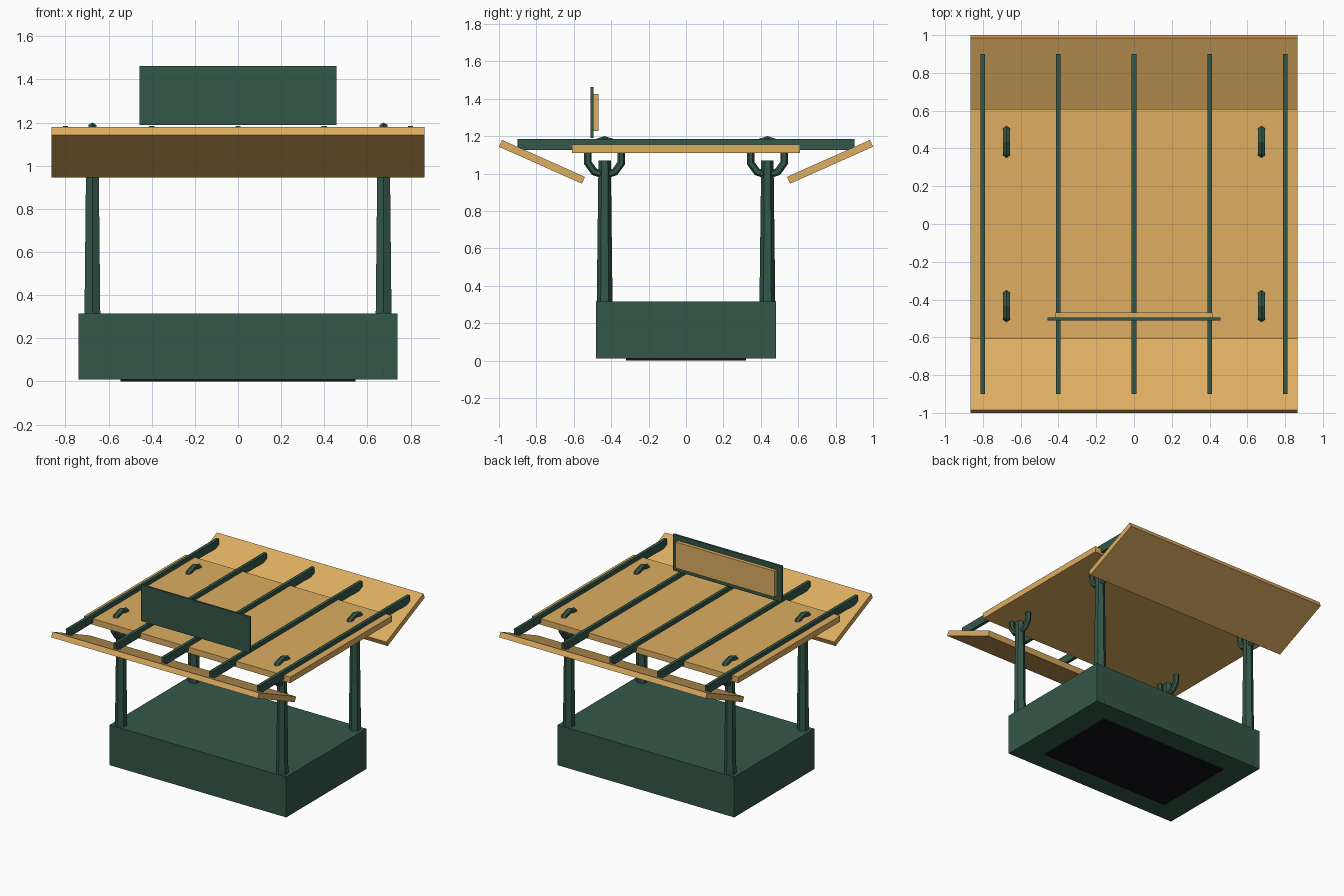
import bpy
from math import radians

if "Cube" in bpy.data.objects:
    bpy.data.objects.remove(bpy.data.objects["Cube"])


def material(name, rgb):
    m = bpy.data.materials.new(name)
    m.diffuse_color = (*rgb, 1)
    m.use_nodes = True
    m.node_tree.nodes["Principled BSDF"].inputs["Base Color"].default_value = m.diffuse_color
    return m


GREEN = material("painted_green", (0.034, 0.095, 0.066))
WOOD = material("warm_wood", (0.73, 0.42, 0.12))
DARK = material("dark_underside", (0.006, 0.005, 0.008))


def finish(name, mat):
    ob = bpy.context.object
    ob.name = name
    ob.data.materials.append(mat)
    return ob


def box(name, mat, x, y, z, tilt=0):
    """Box from (min, max) ranges, optionally tilted about x."""
    ranges = (x, y, z)
    bpy.ops.mesh.primitive_cube_add(size=1, location=[(a + b) / 2 for a, b in ranges],
                                    rotation=(tilt, 0, 0))
    bpy.context.object.scale = [b - a for a, b in ranges]
    return finish(name, mat)


# Base with dark underside panel
box("base", GREEN, (-0.74, 0.74), (-0.48, 0.48), (0.01, 0.315))
box("base_underside", DARK, (-0.545, 0.545), (-0.32, 0.32), (0, 0.015))

# Tapered hexagonal posts, each with a faceted ring through the roof board
for sx, side in ((-1, "left"), (1, "right")):
    for sy, end in ((-1, "front"), (1, "back")):
        x, y = sx * 0.675, sy * 0.435
        bpy.ops.mesh.primitive_cone_add(vertices=6, radius1=0.046, radius2=0.033,
                                        depth=1.06, location=(x, y, 0.54))
        finish(f"{end}_{side}_post", GREEN)
        bpy.ops.mesh.primitive_torus_add(major_segments=10, minor_segments=6,
                                         major_radius=0.094, minor_radius=0.021,
                                         location=(x, y, 1.085),
                                         rotation=(0, radians(90), 0))
        finish(f"{end}_{side}_ring", GREEN)

# Flat roof board and rafters
box("roof_board", WOOD, (-0.865, 0.865), (-0.61, 0.61), (1.11, 1.155))
for i in range(5):
    x = -0.8 + 0.4 * i
    box(f"rafter_{i + 1}", GREEN, (x - 0.012, x + 0.012), (-0.9, 0.9), (1.125, 1.185))

# Upturned sloping roof panels at front and back
for s, end in ((-1, "front"), (1, "back")):
    box(f"{end}_roof_panel", WOOD, (-0.865, 0.865),
        (s * 0.77 - 0.243, s * 0.77 + 0.243), (1.0425, 1.0825), s * radians(24))

# Sign board with wooden backing
box("sign_board", GREEN, (-0.457, 0.457), (-0.51, -0.495), (1.19, 1.463))
box("sign_backing", WOOD, (-0.415, 0.415), (-0.496, -0.468), (1.228, 1.425))
